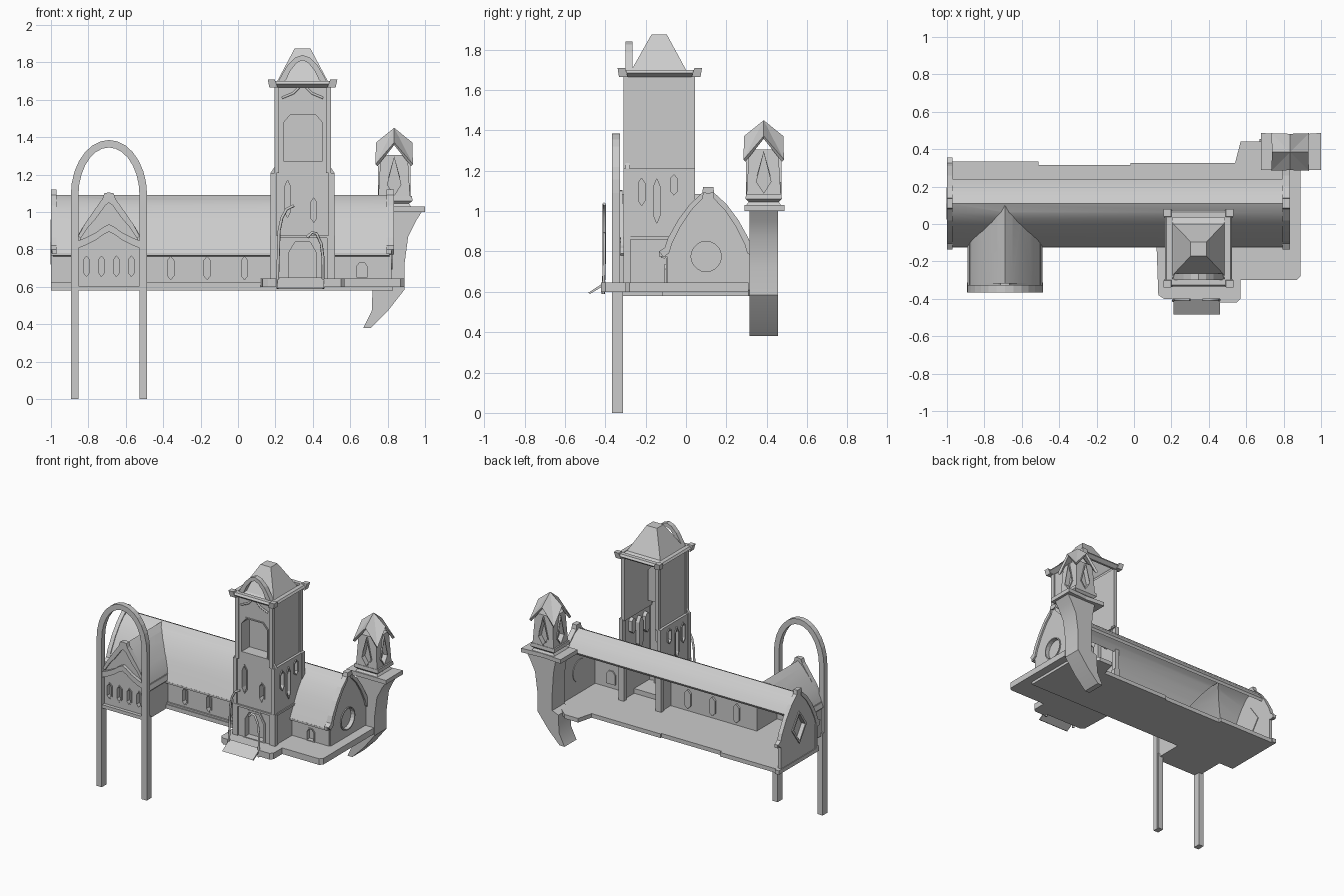
import bpy, bmesh, math
from mathutils import Vector

if "Cube" in bpy.data.objects:
    bpy.data.objects.remove(bpy.data.objects["Cube"])


def place(p, axis, t):
    return {'x': (t, p[0], p[1]), 'y': (p[0], t, p[1]), 'z': (p[0], p[1], t)}[axis]


def finish(name, bm, smooth=False):
    bmesh.ops.recalc_face_normals(bm, faces=bm.faces)
    me = bpy.data.meshes.new(name)
    bm.to_mesh(me)
    bm.free()
    ob = bpy.data.objects.new(name, me)
    bpy.context.collection.objects.link(ob)
    return ob


def skin(name, loops, cyclic=False, caps=(True, True)):
    """Join equal-length closed loops of 3D points."""
    bm = bmesh.new()
    vs = [[bm.verts.new(p) for p in l] for l in loops]
    n = len(vs[0])
    for a, b in zip(vs, vs[1:] + ([vs[0]] if cyclic else [])):
        for i in range(n):
            bm.faces.new((a[i], a[(i + 1) % n], b[(i + 1) % n], b[i]))
    if not cyclic:
        if caps[0]:
            bm.faces.new(vs[0])
        if caps[1]:
            bm.faces.new(vs[-1])
    return finish(name, bm)


def prism(name, pts, axis, a, b):
    return skin(name, [[place(p, axis, t) for p in pts] for t in (a, b)])


def box(name, x0, x1, y0, y1, z0, z1):
    return prism(name, [(x0, y0), (x1, y0), (x1, y1), (x0, y1)], 'z', z0, z1)


def ring(name, pts, axis, a, b, g):
    us, vs = [p[0] for p in pts], [p[1] for p in pts]
    cu, cv = (min(us) + max(us)) / 2, (min(vs) + max(vs)) / 2
    su, sv = 1 + 2 * g / (max(us) - min(us)), 1 + 2 * g / (max(vs) - min(vs))
    out = [(cu + (p[0] - cu) * su, cv + (p[1] - cv) * sv) for p in pts]
    return skin(name, [[place(p, axis, t) for p in l] for l, t in
                       ((out, a), (pts, a), (pts, b), (out, b))], cyclic=True)


def cut(ob, cutter):
    m = ob.modifiers.new('cut', 'BOOLEAN')
    m.object, m.operation, m.solver = cutter, 'DIFFERENCE', 'EXACT'
    bpy.context.view_layer.objects.active = ob
    bpy.ops.object.modifier_apply(modifier=m.name)
    bpy.data.objects.remove(cutter)


def opening(name, wall, pts, axis, face, depth, g=0.008):
    """Framed recess in a wall; signed depth points inwards."""
    s = math.copysign(1, depth)
    cut(wall, prism('cutter', pts, axis, face - s * 0.03, face + depth))
    ring(name + '_frame', pts, axis, face - s * 0.007, face + depth, g)
    prism(name + '_pane', pts, axis, face + depth, face + depth - s * 0.006)


def hexa(u, v, w, h):
    return [(u, v + h), (u + w, v + h * .65), (u + w, v - h * .65),
            (u, v - h), (u - w, v - h * .65), (u - w, v + h * .65)]


def gothic(half, c, grow=0.0, dz=0.0):
    """Full pointed arch from left foot to right foot."""
    h = [(d + (grow if d else 0), z + dz) for d, z in half]
    return [(c - d, z) for d, z in h[::-1]] + [(c + d, z) for d, z in h[1:]]


def band(name, outer, inner, axis, a, b):
    return prism(name, outer + inner[::-1], axis, a, b)


def tube(name, pts, r):
    cu = bpy.data.curves.new(name, 'CURVE')
    cu.dimensions, cu.bevel_depth, cu.bevel_resolution, cu.use_fill_caps = '3D', r, 1, True
    sp = cu.splines.new('POLY')
    sp.points.add(len(pts) - 1)
    for p, q in zip(sp.points, pts):
        p.co = (*q, 1)
    bpy.context.collection.objects.link(bpy.data.objects.new(name, cu))


def rect(cx, cy, hx, hy, z):
    return [(cx + sx * hx, cy + sy * hy, z) for sx, sy in ((-1, -1), (1, -1), (1, 1), (-1, 1))]


# Floor and raised entrance platform
prism('hall_floor', [(-1, -.12), (-.88, -.12), (-.88, -.33), (-.5, -.33), (-.5, -.12), (.83, -.12), (.83, .31),
                     (.68, .44), (.57, .44), (.54, .325), (-.02, .325), (-.02, .315), (-.51, .315),
                     (-.51, .335), (-.97, .335), (-.97, .35), (-1, .35)], 'z', .58, .61)
prism('entrance_platform', [(.12, -.1), (.13, -.38), (.16, -.4), (.46, -.4), (.46, -.42), (.55, -.42),
                            (.57, -.4), (.57, -.3), (.87, -.3), (.89, -.28), (.89, .31), (.8, .31),
                            (.8, -.1)], 'z', .6, .645)

# Main hall: vaulted roof open at the back, front walls, end gables
C = .11
HALL = [(0, 1.09), (.05, 1.065), (.1, 1.015), (.15, .945), (.19, .87), (.235, .78)]
front = [(C - d, z) for d, z in HALL[::-1]] + [(.16, 1.065), (.21, 1.015), (.24, .975)]
inner = [(C + (y - C) * .92, z - .018) for y, z in front]
hall_roof = band('hall_roof', front, inner, 'x', -.99, .81)
for x0, x1 in ((-1, -.87), (-.51, .18), (.51, .81)):
    wall = box('hall_front_wall', x0, x1, -.1, -.08, .6, .79)
    box('hall_eave_trim', x0, x1, -.125, -.08, .768, .782)
    box('hall_plinth', x0, x1, -.112, -.08, .6, .622)
    if x0 == -.51:
        for x in (-.36, -.165, .035):
            opening('hall_window', wall, hexa(x, .7, .017, .062), 'y', -.1, .035)
    if x0 == .51:
        opening('side_door', wall, [(.635, .65), (.69, .65), (.69, .71), (.675, .73), (.65, .73), (.635, .71)],
                'y', -.1, .03)

GAB = [(0, 1.12), (.025, 1.12), (.03, 1.09), (.09, 1.035), (.15, .955), (.2, .865), (.215, .82),
       (.245, .8), (.245, .775), (.205, .775), (.205, .6)]
for name, x0, x1 in (('right_gable', .795, .82), ('left_gable', -.995, -.97)):
    g = prism(name, gothic(GAB, C), 'x', x0, x1)
    if name == 'right_gable':
        opening('round_window', g, [(C - .01 + .075 * math.cos(a * math.pi / 10), .775 + .075 * math.sin(a * math.pi / 10))
                                    for a in range(20)], 'x', x1, -.03)
    else:
        opening('diamond_window', g, [(C, .94), (C + .065, .84), (C, .74), (C - .065, .84)], 'x', x0, .03, .02)
    o = gothic(GAB[1:8], C)
    i = gothic([(d * .88, z - .03) for d, z in GAB[1:8]], C)
    band(name + '_coping', gothic([(0, 1.12)] + GAB[1:8], C),
         gothic([(0, 1.085)] + [(d * .9, z - .028) for d, z in GAB[1:8]], C), 'x',
         *((x0, x1 + .013) if x0 > 0 else (-1, x1)))

# Left bay with pointed vault
B = -.69
BAY = [(0, 1.085), (.04, 1.05), (.09, .99), (.14, .92), (.175, .86), (.2, .79)]
arch = gothic(BAY, B)
arch_in = gothic([(d * .92, z - .018) for d, z in BAY], B)
bay_roof = band('bay_roof', arch, arch_in, 'y', -.325, .1)
cut(bay_roof, prism('cutter', [(-.12, .7)] + inner + [(.3, .9), (.3, .7)], 'x', -1.1, 0))
cut(hall_roof, prism('cutter', [(B - .18, .7)] + arch_in + [(B + .18, .7)], 'y', -.3, .1))
cut(hall_roof, box('cutter', .19, .5, -.3, .03, .6, 1.3))
bay_wall = prism('bay_front_wall', [(B - .19, .585)] + arch_in + [(B + .19, .585)], 'y', -.335, -.315)
for k in range(4):
    opening('bay_window', bay_wall, hexa(B + (k - 1.5) * .08, .71, .015, .055), 'y', -.335, .03)
for s in (-1, 1):
    x = B + s * .18
    box('bay_side_wall', x - .01, x + .01, -.325, -.08, .585, .83)
LOW = [(0, .935), (.03, .92), (.07, .89), (.12, .865), (.17, .845)]
band('bay_lower_moulding', gothic(LOW, B), gothic(LOW, B, 0, -.04), 'y', -.36, -.325)
UP = [(0, 1.105), (.025, 1.1), (.035, 1.07), (.085, 1.0), (.13, .935), (.165, .87)]
UPI = [(0, 1.05), (.02, 1.035), (.03, 1.02), (.07, .965), (.11, .92), (.15, .86)]
band('bay_gable_coping', gothic(UP, B), gothic(UPI, B), 'y', -.35, -.315)
box('bay_base_trim', B - .2, B + .2, -.36, -.315, .58, .605)

# Tall freestanding arch
def hoop(rx, rz):
    return ([(B - rx, 0)] + [(B - rx * math.cos(k * math.pi / 14), 1.09 + rz * math.sin(k * math.pi / 14))
                             for k in range(15)] + [(B + rx, 0)])
band('tall_arch', hoop(.204, .295), hoop(.163, .255), 'y', -.366, -.327)
for s in (-1, 1):
    box('arch_leg_backing', B + s * .183 - .02, B + s * .183 + .02, -.327, -.312, 0, .6)

# Bell tower, open at the back
T = .345
tower = prism('tower_front', [(T - .17, .6), (T + .17, .6), (T + .17, 1.21), (T + .15, 1.24), (T + .15, 1.67),
                              (T - .15, 1.67), (T - .15, 1.24), (T - .17, 1.21)], 'y', -.3, -.28)
opening('belfry', tower, [(.245, 1.27), (.45, 1.27), (.45, 1.48), (.415, 1.52), (.28, 1.52), (.245, 1.48)],
        'y', -.3, .09)
opening('tower_window', tower, hexa(.265, 1.07, .016, .1), 'y', -.3, .05)
opening('tower_window', tower, hexa(.405, 1.01, .016, .065), 'y', -.3, .05)
opening('tower_door', tower, [(.27, .65), (.42, .65), (.42, .78), (.385, .84), (.305, .84), (.27, .78)], 'y', -.3, .05, .015)
for s in (-1, 1):
    xo = T + s * .165
    side = prism('tower_side', [(-.3, .6), (.04, .6), (.04, 1.21), (-.3, 1.21)], 'x', xo, xo - s * .018)
    for y, z, h in ((-.22, 1.095, .068), (-.145, 1.05, .11), (-.06, 1.13, .05)):
        opening('tower_side_window', side, hexa(y, z, .016, h), 'x', xo, -s * .045)
    xi = T + s * .145
    box('tower_upper_side', min(xi, xi - s * .018), max(xi, xi - s * .018), -.3, .04, 1.2, 1.67)
    for y in (-.293, .028):
        for x, hw, z0, z1 in ((T + s * .152, .022, .6, .865), (T + s * .155, .015, .865, 1.21), (T + s * .138, .013, 1.21, 1.67)):
            box('tower_corner_pier', x - hw, x + hw, y - .017, y + .017, z0, z1)
    box('tower_string_course', min(xo, xo + s * .008), max(xo, xo + s * .008), -.31, .045, .86, .875)
    tube('belfry_bracket', [(T + s * .02, -.303, 1.665), (T + s * .05, -.303, 1.635), (T + s * .11, -.303, 1.61)], .007)
box('tower_front_course', T - .17, T + .17, -.312, -.29, .86, .875)

# Tower cornice, upturned corners, roof and front dormer arch
Y = -.13
skin('tower_cornice', [rect(T, Y, .15, .18, 1.665), rect(T, Y, .18, .205, 1.685), rect(T, Y, .17, .195, 1.7),
                       rect(T, Y, .14, .165, 1.7), rect(T, Y, .14, .165, 1.665)], cyclic=True)
for sx in (-1, 1):
    for sy in (-1, 1):
        skin('cornice_corner', [rect(T + sx * .155, Y + sy * .18, .022, .022, 1.665),
                                rect(T + sx * .167, Y + sy * .19, .019, .019, 1.708)])
skin('tower_roof', [rect(T, Y, .148, .165, 1.685), rect(T, Y - .005, .135, .135, 1.70),
                    rect(T, Y - .003, .042, .038, 1.875)], caps=(False, True))
D = [(0, 1.84), (.04, 1.825), (.08, 1.785), (.11, 1.735), (.14, 1.68)]
band('tower_dormer_arch', gothic(D, T), gothic([(d * .8, z - .028 if z > 1.7 else z) for d, z in D], T), 'y', -.3, -.265)

# Entrance ramp and hooked door arch
prism('entrance_ramp', [(-.485, .595), (-.4, .65), (-.4, .635), (-.475, .59)], 'x', .21, .46)
tube('door_arch_left', [(.21, -.41, .59), (.215, -.405, .75), (.22, -.405, .9), (.235, -.405, .97),
                        (.26, -.405, 1.015), (.3, -.405, 1.035)], .008)
tube('door_arch_right', [(.455, -.41, .59), (.455, -.405, .75), (.445, -.405, .83), (.42, -.405, .885),
                         (.395, -.405, .89), (.37, -.405, .865)], .008)

# Corbelled pillar carrying the turret
P, Q = .835, .385
pillar = prism('turret_pillar', [(.67, .38), (.71, .38), (.8, .47), (.89, .585), (.89, .72), (.91, .87), (.95, .95),
                                 (.985, 1.005), (.74, 1.005), (.76, .9), (.77, .75), (.77, .62), (.72, .6),
                                 (.715, .47)], 'y', .315, .455)
prism('turret_ledge', [(.68, .29), (1, .29), (1, .487), (P, .475), (.68, .487)], 'z', 1.0, 1.03)
skin('turret_collar', [rect(P, Q, .09, .085, 1.03), rect(P, Q, .08, .075, 1.045), rect(P, Q, .098, .09, 1.06),
                       rect(P, Q, .095, .088, 1.085)])
body = skin('turret_body', [rect(P, Q, .085, .085, 1.08), rect(P, Q, .072, .072, 1.305)])
for s in (-1, 1):
    for axis, c, m in (('x', Q, P), ('y', P, Q)):
        opening('turret_window', body, [(c, 1.29), (c + .036, 1.145), (c, 1.09), (c - .036, 1.145)],
                axis, m + s * .08, -s * .035)

# Turret cross-gable roof
bm = bmesh.new()
apex = bm.verts.new((P, Q, 1.45))
rim = []
for k in range(8):
    a = k * math.pi / 4
    r, z = ((.097, 1.372), (.142, 1.255))[k % 2]
    rim.append(bm.verts.new((P + r * math.cos(a), Q + r * math.sin(a), z)))
for k in range(8):
    bm.faces.new((apex, rim[k], rim[(k + 1) % 8]))
turret_roof = finish('turret_roof', bm)
turret_roof.modifiers.new('thick', 'SOLIDIFY').thickness = .018

# Smooth the curved vaults
bpy.ops.object.select_all(action='DESELECT')
for ob in (hall_roof, bay_roof, pillar):
    ob.select_set(True)
    bpy.context.view_layer.objects.active = ob
bpy.ops.object.shade_smooth_by_angle()
